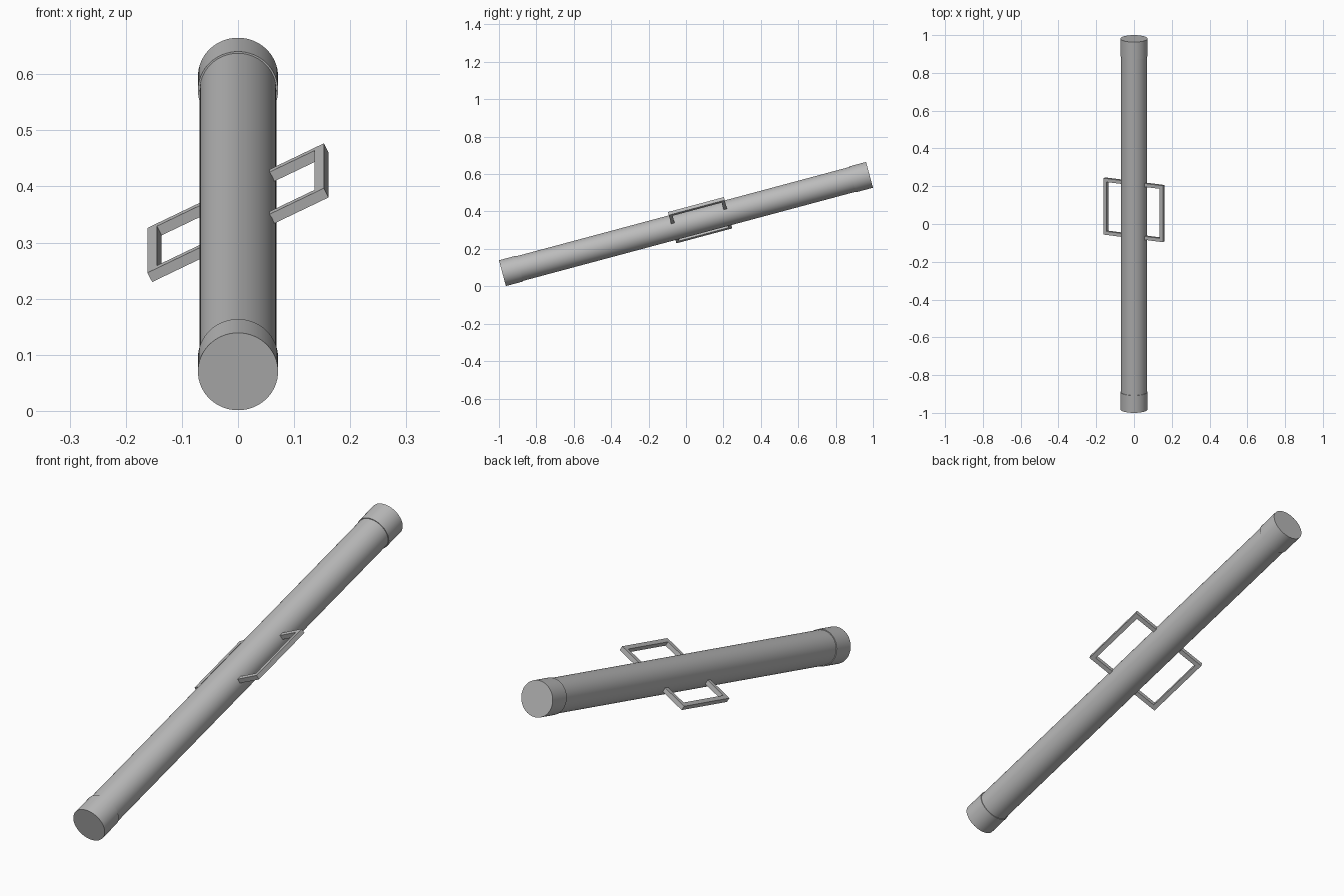
import bpy
import bmesh
from math import radians
from mathutils import Matrix, Vector

cube = bpy.data.objects.get("Cube")
if cube:
    bpy.data.objects.remove(cube, do_unlink=True)

TUBE_LENGTH = 2.032
CAP_LENGTH = 0.095
TUBE_RADIUS = 0.0682
CAP_RADIUS = 0.0714
HANDLE_ROLL = 26.4      # degrees around the tube axis
HANDLE_REACH = 0.1755
HANDLE_LENGTH = 0.309
HANDLE_CENTRE = 0.078   # along the tube axis
BAR = 0.019

# The tube axis is local y, raised towards the back
TILT = Matrix.Translation((0, 0, 0.333)) @ Matrix.Rotation(radians(15), 4, "X")

grey = bpy.data.materials.new("metal grey")
grey.use_nodes = True
colour = (0.5, 0.5, 0.5, 1)
grey.diffuse_color = colour
grey.node_tree.nodes["Principled BSDF"].inputs["Base Color"].default_value = colour


def finish(name, bm, matrix, smooth=False):
    bmesh.ops.recalc_face_normals(bm, faces=bm.faces)
    mesh = bpy.data.meshes.new(name)
    bm.to_mesh(mesh)
    bm.free()
    mesh.materials.append(grey)
    obj = bpy.data.objects.new(name, mesh)
    bpy.context.collection.objects.link(obj)
    obj.matrix_world = matrix
    if smooth:
        bpy.ops.object.select_all(action="DESELECT")
        obj.select_set(True)
        bpy.context.view_layer.objects.active = obj
        bpy.ops.object.shade_smooth_by_angle(angle=radians(30))


def cylinder(name, radius, length, y):
    bm = bmesh.new()
    place = Matrix.Translation((0, y, 0)) @ Matrix.Rotation(radians(90), 4, "X")
    bmesh.ops.create_cone(bm, cap_ends=True, segments=64, radius1=radius,
                          radius2=radius, depth=length, matrix=place)
    finish(name, bm, TILT, smooth=True)


def handle(name, roll):
    # Square bar bent into a U, mitred at the corners, ends inside the tube
    half, t = HANDLE_LENGTH / 2, BAR
    root, reach = TUBE_RADIUS - 0.02, HANDLE_REACH
    outline = [(root, -half), (reach, -half), (reach, half), (root, half),
               (root, half - t), (reach - t, half - t),
               (reach - t, t - half), (root, t - half)]
    bm = bmesh.new()
    verts = [bm.verts.new((x, y, -t / 2)) for x, y in outline]
    face = bm.faces.new(verts)
    top = bmesh.ops.extrude_face_region(bm, geom=[face])["geom"]
    bmesh.ops.translate(bm, vec=Vector((0, 0, t)),
                        verts=[v for v in top if isinstance(v, bmesh.types.BMVert)])
    place = Matrix.Translation((0, HANDLE_CENTRE, 0))
    finish(name, bm, TILT @ Matrix.Rotation(radians(roll), 4, "Y") @ place)


# Tube with a slightly wider cap at each end
cylinder("tube", TUBE_RADIUS, TUBE_LENGTH - CAP_LENGTH, 0)
cap_y = (TUBE_LENGTH - CAP_LENGTH) / 2
cylinder("front_cap", CAP_RADIUS, CAP_LENGTH, -cap_y)
cylinder("back_cap", CAP_RADIUS, CAP_LENGTH, cap_y)

# Opposed handles, the left one raised and the right one lowered
handle("left_handle", -HANDLE_ROLL)
handle("right_handle", 180 - HANDLE_ROLL)
